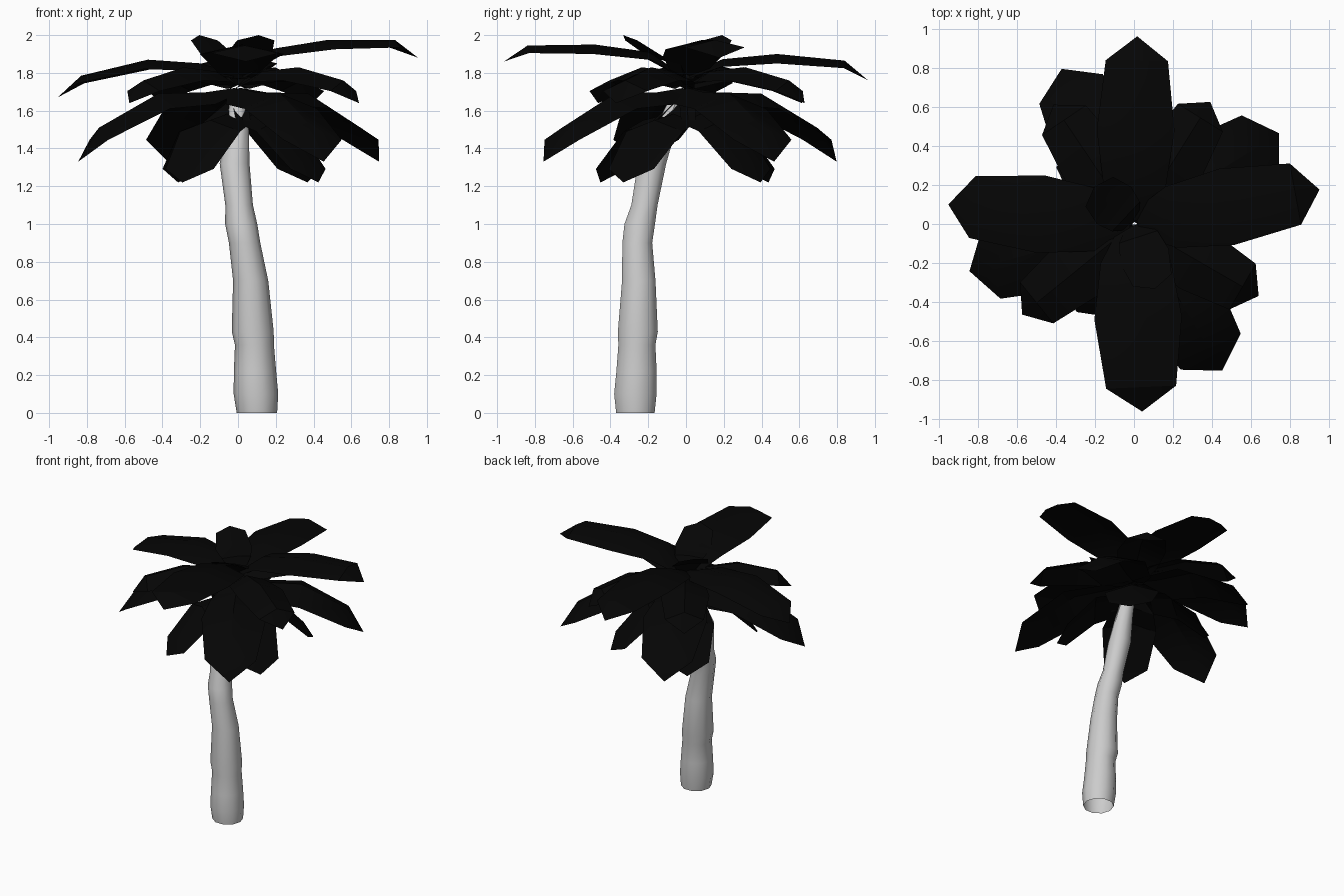
import bpy, bmesh
from math import sin, cos, pi, radians
from mathutils import Vector

if "Cube" in bpy.data.objects:
    bpy.data.objects.remove(bpy.data.objects["Cube"])


def make_object(name, bm, material=None, angle=30):
    mesh = bpy.data.meshes.new(name)
    bm.to_mesh(mesh)
    bm.free()
    obj = bpy.data.objects.new(name, mesh)
    bpy.context.collection.objects.link(obj)
    if material:
        mesh.materials.append(material)
    bpy.ops.object.select_all(action='DESELECT')
    obj.select_set(True)
    bpy.context.view_layer.objects.active = obj
    bpy.ops.object.shade_smooth_by_angle(angle=radians(angle))
    return obj


def bridge(bm, rows, closed=False):
    n = len(rows[0])
    for a, b in zip(rows, rows[1:]):
        for i in range(n if closed else n - 1):
            j = (i + 1) % n
            bm.faces.new((a[i], a[j], b[j], b[i]))


# Trunk: leaning stack of ten-sided rings (z, centre x, centre y, radius), open base
rings = [(0, .10, -.268, .107), (.10, .095, -.268, .118), (.22, .09, -.262, .112),
         (.36, .087, -.26, .103), (.43, .078, -.255, .111), (.70, .067, -.25, .093),
         (.90, .035, -.258, .083), (1.0, .017, -.245, .085), (1.1, .006, -.22, .073),
         (1.32, -.018, -.18, .079), (1.5, -.003, -.11, .06), (1.68, .0, -.04, .04)]
bm = bmesh.new()
rows = [[bm.verts.new((x + r * cos(2 * pi * i / 10), y + r * sin(2 * pi * i / 10), z))
         for i in range(10)] for z, x, y, r in rings]
bridge(bm, rows, closed=True)
make_object("trunk", bm, angle=38)

leaf_mat = bpy.data.materials.new("dark_leaf")
leaf_mat.diffuse_color = (.0015, .0015, .0015, 1)
leaf_mat.use_nodes = True
leaf_mat.node_tree.nodes["Principled BSDF"].inputs["Base Color"].default_value = leaf_mat.diffuse_color


# Frond: creased strip with a pointed tip, arching through four heights
def frond(name, azimuth, reach, heights, half_width, fold=.05):
    a = radians(azimuth)
    out, side = Vector((cos(a), sin(a), 0)), Vector((-sin(a), cos(a), 0))
    root, mid, shoulder, tip = heights
    stations = [(.02, root, .35), (.2, root + (mid - root) * .75, .8),
                (.5, mid, 1), (.87, shoulder, .8)]
    bm = bmesh.new()
    rows = []
    for t, z, w in stations:
        rows.append([bm.verts.new(out * reach * t + side * half_width * w * s
                                  + Vector((0, 0, z - fold * w * abs(s))))
                     for s in (-1, 0, 1)])
    bridge(bm, rows)
    point = bm.verts.new(out * reach + Vector((0, 0, tip)))
    left, centre, right = rows[-1]
    bm.faces.new((left, centre, point))
    bm.faces.new((centre, right, point))
    make_object(name, bm, leaf_mat)


# Top tier: four long fronds
frond("top_frond_back", 89, .965, (1.79, 1.90, 1.865, 1.76), .20)
frond("top_frond_front", -87.5, .965, (1.79, 1.95, 1.945, 1.86), .225)
frond("top_frond_right", 10.5, .97, (1.79, 1.975, 1.975, 1.88), .20)
frond("top_frond_left", 174, .96, (1.79, 1.87, 1.785, 1.67), .20)

# Middle, low and drooping tiers
for i, az in enumerate((58, 124, 219, 330)):
    frond(f"middle_frond_{i + 1}", az, .74, (1.74, 1.83, 1.76, 1.64), .17, .07)
for i, az in enumerate((32, 115, 196, 301)):
    frond(f"low_frond_{i + 1}", az, .88, (1.72, 1.69, 1.51, 1.33), .225, .08)
for i, az in enumerate((47, 126, 237, 322)):
    frond(f"drooping_frond_{i + 1}", az, .54, (1.68, 1.55, 1.34, 1.22), .19, .06)

# Short upright leaves at the crown
frond("upright_leaf_front", -72, .35, (1.77, 1.90, 1.98, 2.0), .13, .01)
frond("upright_leaf_back", 137, .28, (1.77, 1.90, 1.98, 2.0), .13, .01)
